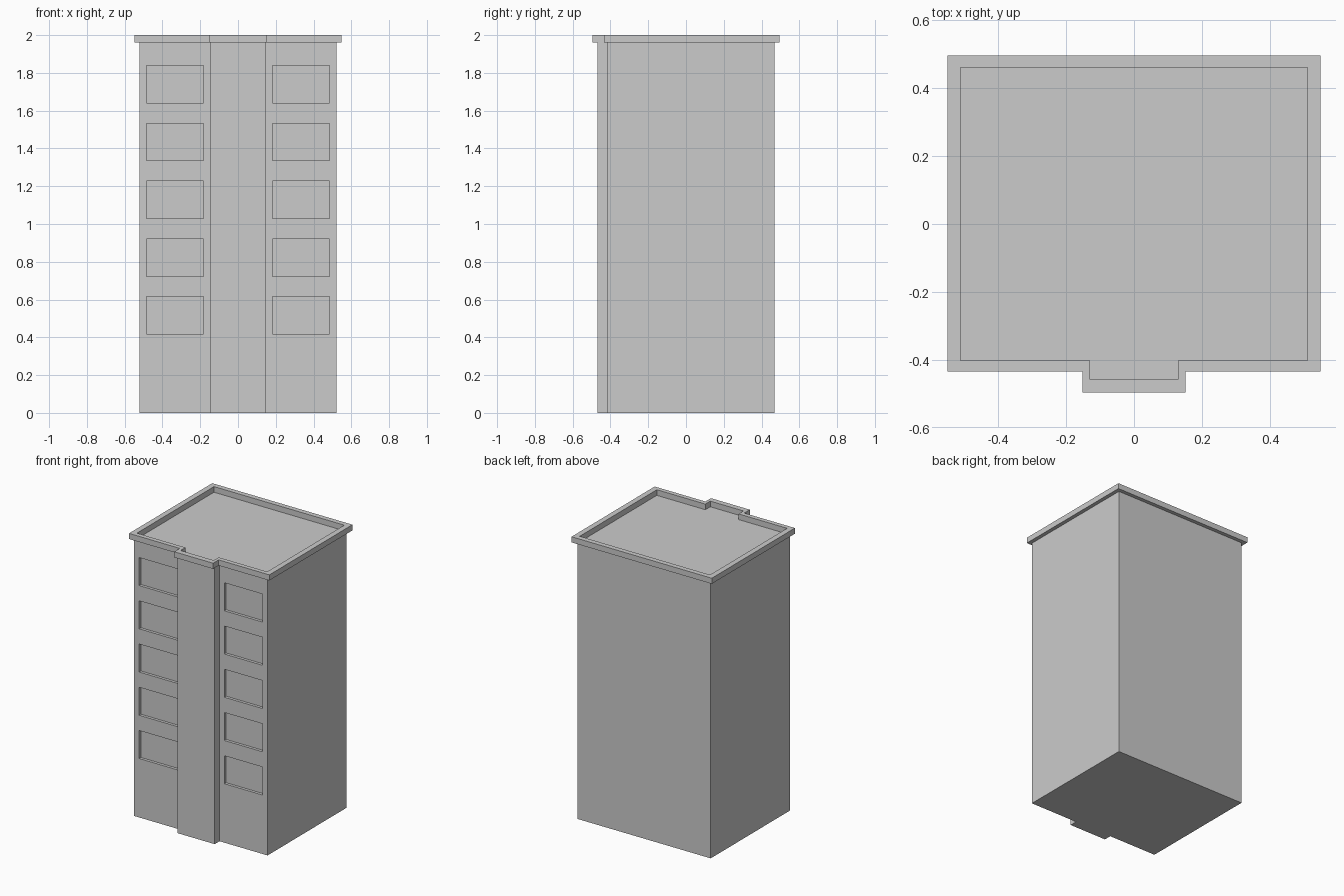
import bpy, bmesh

if "Cube" in bpy.data.objects:
    bpy.data.objects.remove(bpy.data.objects["Cube"])

BODY_TOP, TOP = 1.96, 2.0


def outline(half_w, back, front, half_bay, bay_front):
    """Plan of the block with a projecting centre bay, counter-clockwise."""
    right = [(half_bay, bay_front), (half_bay, front), (half_w, front), (half_w, back)]
    return right + [(-x, y) for x, y in reversed(right)]


def make_object(name, bm):
    bmesh.ops.recalc_face_normals(bm, faces=bm.faces)
    mesh = bpy.data.meshes.new(name)
    bm.to_mesh(mesh)
    bm.free()
    obj = bpy.data.objects.new(name, mesh)
    bpy.context.collection.objects.link(obj)
    return obj


# Main block: extruded plan
bm = bmesh.new()
base = bm.faces.new([bm.verts.new((x, y, 0)) for x, y in outline(0.522, 0.469, -0.415, 0.146, -0.469)])
top = bmesh.ops.extrude_face_region(bm, geom=[base], use_keep_orig=True)["geom"]
bmesh.ops.translate(bm, vec=(0, 0, BODY_TOP), verts=[v for v in top if isinstance(v, bmesh.types.BMVert)])
block = make_object("tower_block", bm)

# Window recesses: five floors, both sides of the bay
bm = bmesh.new()
for floor in range(5):
    for side in (-1, 1):
        box = bmesh.ops.create_cube(bm, size=1)["verts"]
        bmesh.ops.scale(bm, vec=(0.301, 0.04, 0.198), verts=box)
        bmesh.ops.translate(bm, vec=(side * 0.3335, -0.415, 0.516 + floor * 0.306), verts=box)
cutter = make_object("window_cutter", bm)
cutter.hide_render = True
cutter.hide_set(True)
cut = block.modifiers.new("windows", "BOOLEAN")
cut.operation = "DIFFERENCE"
cut.solver = "EXACT"
cut.object = cutter

# Parapet: overhanging ring that follows the plan
bm = bmesh.new()
loops = [[bm.verts.new((x, y, z)) for x, y in plan]
         for plan, z in ((outer, z) for outer, z in (
             (outline(0.549, 0.496, -0.434, 0.152, -0.496), BODY_TOP),
             (outline(0.549, 0.496, -0.434, 0.152, -0.496), TOP),
             (outline(0.510, 0.460, -0.402, 0.130, -0.457), TOP),
             (outline(0.510, 0.460, -0.402, 0.130, -0.457), BODY_TOP)))]
for a, b in zip(loops, loops[1:] + loops[:1]):
    for i in range(len(a)):
        j = (i + 1) % len(a)
        bm.faces.new((a[i], a[j], b[j], b[i]))
make_object("roof_parapet", bm)
